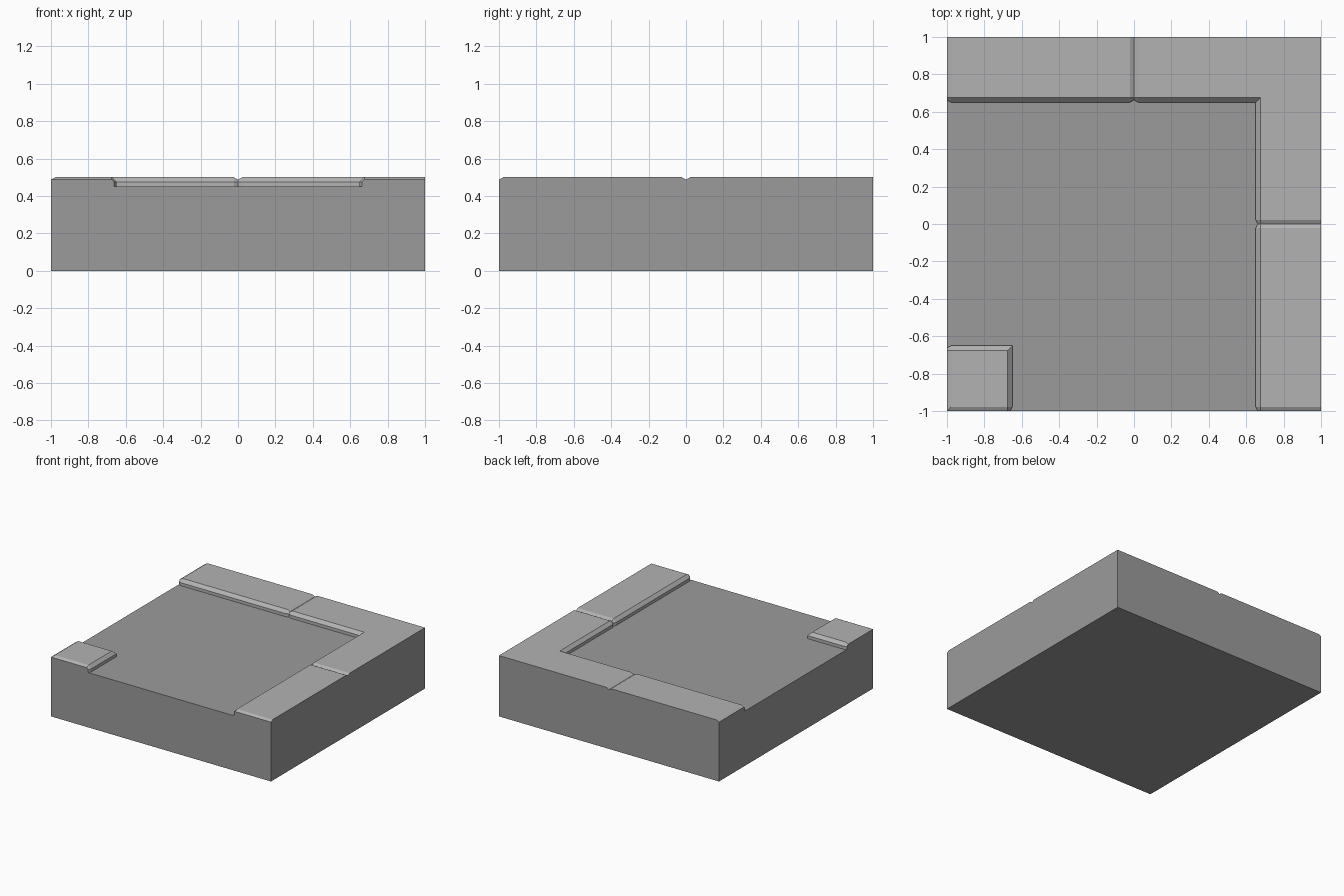
import bpy, bmesh

if "Cube" in bpy.data.objects:
    bpy.data.objects.remove(bpy.data.objects["Cube"])

KERB, BEVEL = 0.65, 0.025      # kerb inner edge and its chamfer
ROAD, TOP = 0.45, 0.50         # road and pavement heights
GW, GD = 0.0225, 0.0125        # half width and depth of the slab joints


def profile(joint, outer):
    """Kerb cross-section (offset, height); shrunk where slabs meet."""
    d = GD if joint else 0
    return [(KERB + d, ROAD), (KERB + d, TOP - BEVEL),
            (KERB + BEVEL, TOP - d), (outer, TOP - d)]


def sweep(bm, stations, full_outer=1.0, sign=1):
    """Skin the profile through stations; returns the vertices at road level.
    Each station is (x, y, joint), None meaning 'use the profile offset'."""
    rings = []
    for x, y, joint in stations:
        pts = profile(joint, 1.0 if joint else full_outer)
        rings.append([bm.verts.new((sign * u if x is None else x,
                                    sign * u if y is None else y, z))
                      for u, z in pts])
    for a, b in zip(rings, rings[1:]):
        for i in range(3):
            bm.faces.new((a[i], b[i], b[i + 1], a[i + 1])).material_index = 1
    return [r[0] for r in rings]


def material(name, grey):
    mat = bpy.data.materials.new(name)
    mat.diffuse_color = (grey, grey, grey, 1)
    mat.use_nodes = True
    mat.node_tree.nodes["Principled BSDF"].inputs["Base Color"].default_value = mat.diffuse_color
    return mat


bm = bmesh.new()

# L-shaped pavement along the back and right, with joints at the middle and ends
along = [(-1, True), (-1 + GW, False), (-GW, False), (0, True), (GW, False)]
back = [(s, None, j) for s, j in along]
right = [(None, s, j) for s, j in reversed(along)]
long_edge = sweep(bm, back + [(None, None, False)] + right)

# small pavement block in the front left corner
e = -1 + GW
corner_edge = sweep(bm, [(-1, None, True), (e, None, False), (None, None, False),
                         (None, e, False), (None, -1, True)],
                    full_outer=-e, sign=-1)

# road surface between the kerbs
bm.faces.new(long_edge + corner_edge[::-1])
bmesh.ops.remove_doubles(bm, verts=bm.verts, dist=1e-4)

# outer walls and underside
rim = [ed for ed in bm.edges if ed.is_boundary]
for g in bmesh.ops.extrude_edge_only(bm, edges=rim)["geom"]:
    if isinstance(g, bmesh.types.BMVert):
        g.co.z = 0
    elif isinstance(g, bmesh.types.BMFace):
        g.material_index = 0
bmesh.ops.remove_doubles(bm, verts=bm.verts, dist=1e-4)
base = bmesh.ops.holes_fill(bm, edges=[ed for ed in bm.edges if ed.is_boundary], sides=0)
for f in base["faces"]:
    f.material_index = 0

# merge coplanar faces into clean flat panels
bmesh.ops.dissolve_degenerate(bm, edges=bm.edges, dist=1e-5)
bmesh.ops.dissolve_limit(bm, angle_limit=0.01, verts=bm.verts, edges=bm.edges,
                         delimit={'MATERIAL'})
bmesh.ops.recalc_face_normals(bm, faces=bm.faces)

mesh = bpy.data.meshes.new("street_corner_tile")
bm.to_mesh(mesh)
bm.free()
mesh.materials.append(material("asphalt", 0.33))
mesh.materials.append(material("pavement", 0.45))
bpy.context.collection.objects.link(bpy.data.objects.new("street_corner_tile", mesh))
